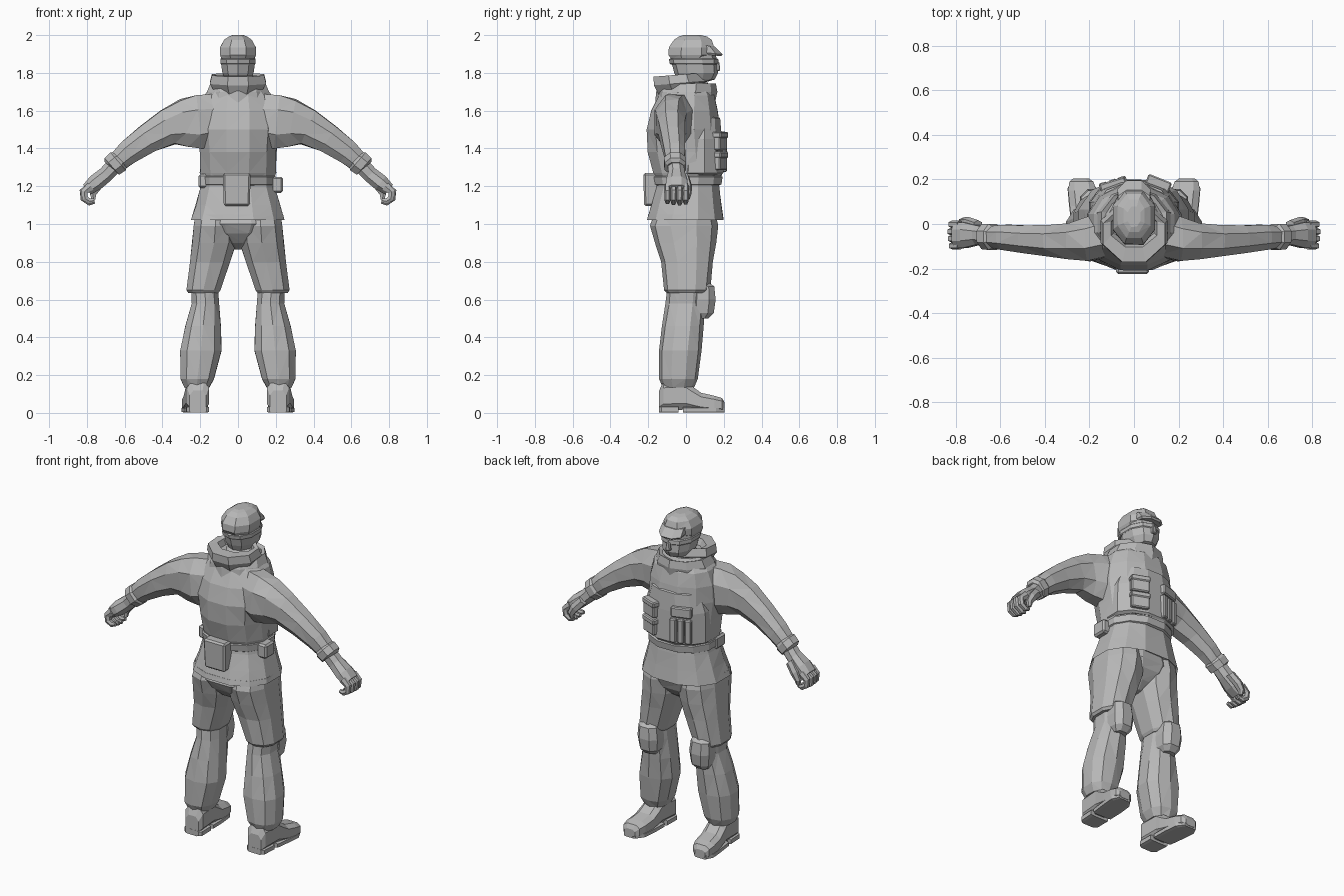
import bpy, bmesh, math, random
from mathutils import Vector, Matrix

random.seed(4)
grey = bpy.data.materials.new("cloth_grey")
grey.diffuse_color = (0.48, 0.48, 0.48, 1)


def finish(name, bm):
    bmesh.ops.recalc_face_normals(bm, faces=bm.faces[:])
    me = bpy.data.meshes.new(name)
    bm.to_mesh(me)
    bm.free()
    me.materials.append(grey)
    ob = bpy.data.objects.new(name, me)
    bpy.context.collection.objects.link(ob)
    return ob


def mirror(ob):
    m = ob.modifiers.new("mirror", 'MIRROR')
    m.use_mirror_merge = False
    return ob


def loft(name, rings, n=10, e=2.2, closed=False, rumple=0):
    """Skin rings of (centre, u, v); rumple wrinkles the cloth into facets."""
    bm = bmesh.new()
    loops = []
    for c, u, v in rings:
        loop = []
        for i in range(n):
            a = 2 * math.pi * (i + 0.5) / n
            ca, sa = math.cos(a), math.sin(a)
            p = math.copysign(abs(ca) ** (2 / e), ca)
            q = math.copysign(abs(sa) ** (2 / e), sa)
            w = 1.02 + random.uniform(-rumple, rumple)
            loop.append(bm.verts.new(Vector(c) + (Vector(u) * p + Vector(v) * q) * w))
        loops.append(loop)
    pairs = list(zip(loops, loops[1:]))
    if closed:
        pairs.append((loops[-1], loops[0]))
    for a, b in pairs:
        for i in range(n):
            j = (i + 1) % n
            bm.faces.new((a[i], a[j], b[j], b[i]))
    if not closed:
        bm.faces.new(loops[0])
        bm.faces.new(loops[-1])
    if rumple:
        bmesh.ops.triangulate(bm, faces=[f for f in bm.faces if len(f.verts) == 4])
    return finish(name, bm)


def stack(name, rows, n=12, e=2.2, closed=False, rumple=0):
    """Vertical loft from rows of (z, x_min, x_max, y_min, y_max[, tilt])."""
    rings = []
    for z, x0, x1, y0, y1, *t in rows:
        ry = (y1 - y0) / 2
        rings.append((((x0 + x1) / 2, (y0 + y1) / 2, z),
                      ((x1 - x0) / 2, 0, 0), (0, ry, ry * (t[0] if t else 0))))
    return loft(name, rings, n, e, closed, rumple)


def sym(rows):
    return [(z, -w, w, *rest) for z, w, *rest in rows]


def tube(name, pts, n=8, rumple=0):
    """Limb in the xz plane from (x, y, z, half_height, half_depth)."""
    rings = []
    for i, (x, y, z, h, d) in enumerate(pts):
        p, q = pts[max(i - 1, 0)], pts[min(i + 1, len(pts) - 1)]
        t = Vector((q[0] - p[0], 0, q[2] - p[2])).normalized()
        rings.append(((x, y, z), (-t.z * h, 0, t.x * h), (0, d, 0)))
    return loft(name, rings, n, 2.2, False, rumple)


def box(name, lo, hi, turn=0, taper=1.0, bevel=0.006):
    """Bevelled block; taper scales the top, turn rotates about z."""
    c = (Vector(lo) + Vector(hi)) / 2
    s = Vector(hi) - Vector(lo)
    bm = bmesh.new()
    bmesh.ops.create_cube(bm, size=1)
    for v in bm.verts:
        k = taper if v.co.z > 0 else 1
        v.co = Vector((v.co.x * s.x * k, v.co.y * s.y * k, v.co.z * s.z))
    bmesh.ops.bevel(bm, geom=bm.edges[:], offset=bevel, segments=1, affect='EDGES')
    bmesh.ops.transform(bm, verts=bm.verts[:],
                        matrix=Matrix.Translation(c) @ Matrix.Rotation(turn, 4, 'Z'))
    return finish(name, bm)


# Jacket with vest front
stack("jacket_torso", sym([
    (1.20, .19, -.145, .165), (1.27, .20, -.175, .195), (1.38, .205, -.203, .19),
    (1.50, .215, -.212, .182), (1.60, .21, -.187, .17), (1.68, .185, -.145, .152),
    (1.75, .12, -.11, .115)]), 12, 2.15, False, .015)
stack("jacket_skirt", sym([
    (1.24, .19, -.15, .17), (1.19, .20, -.16, .178), (1.10, .225, -.185, .19),
    (1.02, .25, -.21, .202), (1.05, .24, -.20, .19)]), 12, 2.4, False, .01)
stack("belt", sym([
    (1.205, .195, -.16, .18), (1.21, .203, -.168, .19),
    (1.25, .203, -.176, .196), (1.255, .195, -.16, .185)]), 12, 2.2)
stack("vest_lower", sym([
    (1.26, .19, -.10, .19), (1.27, .205, -.09, .20), (1.45, .20, -.08, .192),
    (1.56, .165, -.05, .182), (1.57, .15, -.05, .165)]), 12, 2.2)

# Collar and folded hood
stack("collar", sym([
    (1.64, .18, -.16, .15), (1.70, .17, -.155, .163), (1.745, .15, -.13, .155),
    (1.73, .11, -.09, .12), (1.66, .10, -.08, .10)]), 10, 1.9, True)
stack("hood", sym([
    (1.705, .13, -.15, .10, .2), (1.745, .16, -.18, .11, .08), (1.79, .148, -.18, .09, .08),
    (1.785, .11, -.11, .07), (1.73, .09, -.08, .06)]), 8, 1.8, True)

# Head, face and helmet
stack("head", sym([
    (1.66, .075, -.05, .08), (1.75, .075, -.055, .10), (1.765, .065, -.045, .15),
    (1.80, .085, -.06, .168), (1.85, .092, -.073, .165), (1.92, .09, -.08, .15)]), 10, 2.2)
box("nose", (-.016, .145, 1.81), (.016, .182, 1.86), 0, .7, .005)
stack("goggle_band", sym([
    (1.845, .092, -.078, .165), (1.85, .096, -.084, .17),
    (1.872, .096, -.088, .168), (1.877, .092, -.08, .16)]), 10, 2.2)
stack("helmet", sym([
    (1.875, .092, -.085, .13), (1.895, .10, -.10, .155), (1.935, .10, -.097, .155),
    (1.975, .077, -.068, .14), (1.993, .05, -.04, .115), (2.0, .03, -.015, .08)]),
    8, 2.2, False, .01)
stack("helmet_peak", sym([
    (1.895, .07, .05, .19, -.1), (1.905, .078, .05, .198, -.1),
    (1.945, .075, .05, .155, -.1)]), 8, 2.3)

# Sleeves and cuffs
mirror(tube("sleeve", [
    (.10, -.04, 1.555, .14, .11), (.205, -.065, 1.54, .152, .105),
    (.285, -.075, 1.535, .13, .085), (.37, -.077, 1.512, .10, .075),
    (.48, -.07, 1.452, .08, .067), (.58, -.06, 1.38, .067, .06),
    (.635, -.058, 1.33, .056, .052)], 8, .04))
mirror(tube("cuff", [
    (.622, -.058, 1.345, .052, .05), (.635, -.058, 1.332, .066, .062),
    (.668, -.056, 1.305, .062, .06), (.672, -.056, 1.30, .045, .045)]))

# Gloved hand with curled fingers and a thumb
mirror(tube("glove", [
    (.65, -.055, 1.315, .045, .043), (.70, -.05, 1.262, .044, .046),
    (.755, -.05, 1.218, .046, .06), (.80, -.05, 1.182, .034, .06)]))
for i in range(4):
    y = -.098 + .032 * i
    k = (0, .006, .008, .003)[i]
    mirror(tube("finger_%d" % (i + 1), [
        (.78, y, 1.20, .026, .017), (.814 + k, y, 1.17, .021, .017),
        (.81 + k, y, 1.135, .019, .016), (.785, y, 1.12 - k, .017, .014),
        (.76, y, 1.125 - k, .011, .01)], 6))
mirror(tube("thumb", [
    (.70, -.005, 1.25, .027, .022), (.745, .01, 1.20, .027, .022),
    (.768, .012, 1.16, .02, .017), (.765, .008, 1.13, .011, .011)], 6))

# Trousers
stack("trouser_seat", sym([
    (.865, .02, -.05, .05), (.90, .08, -.12, .10), (.95, .18, -.165, .145),
    (1.0, .225, -.19, .165), (1.08, .20, -.155, .15)]), 12, 2.3, False, .015)
mirror(stack("trouser_thigh", [
    (1.06, .01, .225, -.165, .15), (.99, .004, .236, -.19, .165),
    (.90, .006, .246, -.163, .155), (.80, .04, .258, -.13, .14),
    (.65, .092, .275, -.115, .125), (.635, .102, .265, -.10, .11)], 10, 2.4, False, .02))
mirror(stack("trouser_shin", [
    (.68, .105, .25, -.095, .105), (.58, .098, .245, -.105, .10),
    (.46, .09, .28, -.125, .09), (.33, .083, .31, -.143, .08),
    (.18, .125, .305, -.143, .062), (.135, .15, .285, -.12, .04)], 10, 2.3, False, .025))
mirror(stack("knee_pad", [
    (.50, .135, .215, .04, .12), (.53, .112, .235, .02, .15), (.60, .105, .245, .02, .16),
    (.67, .115, .24, .03, .152), (.695, .135, .215, .04, .115)], 8, 2.5))


# Boots: sections along the foot as (y, centre x, half width, bottom, top)
def boot(name, rows, e):
    mirror(loft(name, [((x, y, (b + t) / 2), (w, 0, 0), (0, 0, (t - b) / 2))
                       for y, x, w, b, t in rows], 8, e))


boot("boot", [
    (-.142, .212, .045, .005, .12), (-.12, .212, .061, .01, .17), (.00, .218, .062, .015, .17),
    (.03, .22, .064, .012, .145), (.08, .225, .066, .008, .108),
    (.15, .232, .066, .004, .092), (.19, .236, .056, .004, .08), (.205, .238, .036, .01, .055)], 3)
boot("boot_heel", [(-.143, .212, .045, .001, .035), (-.13, .212, .06, .001, .035),
                   (-.04, .215, .062, .001, .035)], 6)
boot("boot_sole", [(-.015, .218, .062, .001, .03), (.08, .225, .067, .001, .03),
                   (.16, .233, .066, .001, .03), (.203, .238, .04, .001, .03)], 6)

# Stacked chest pouches on one side, magazine pouches on the other
for i, z in enumerate((1.285, 1.39)):
    box("chest_pouch_%d" % (i + 1), (.05, .12, z), (.155, .202, z + .075), -.38)
    box("chest_flap_%d" % (i + 1), (.046, .12, z + .065), (.159, .208, z + .098), -.38)
for i in range(3):
    x, y = -.15 + .042 * i, .013 * i
    box("magazine_pouch_%d" % (i + 1), (x, .12 + y, 1.275), (x + .038, .188 + y, 1.42), .3)
box("wide_pouch", (-.15, .125, 1.43), (-.03, .197, 1.49), .3)

# Belt pouches
box("rear_pouch", (-.075, -.222, 1.095), (.062, -.13, 1.27), 0, 1.08, .01)
box("side_pouch", (.175, -.07, 1.165), (.238, .02, 1.25), 0, 1, .01)
box("small_side_pouch", (-.208, -.09, 1.19), (-.16, 0, 1.265), 0, 1, .01)
